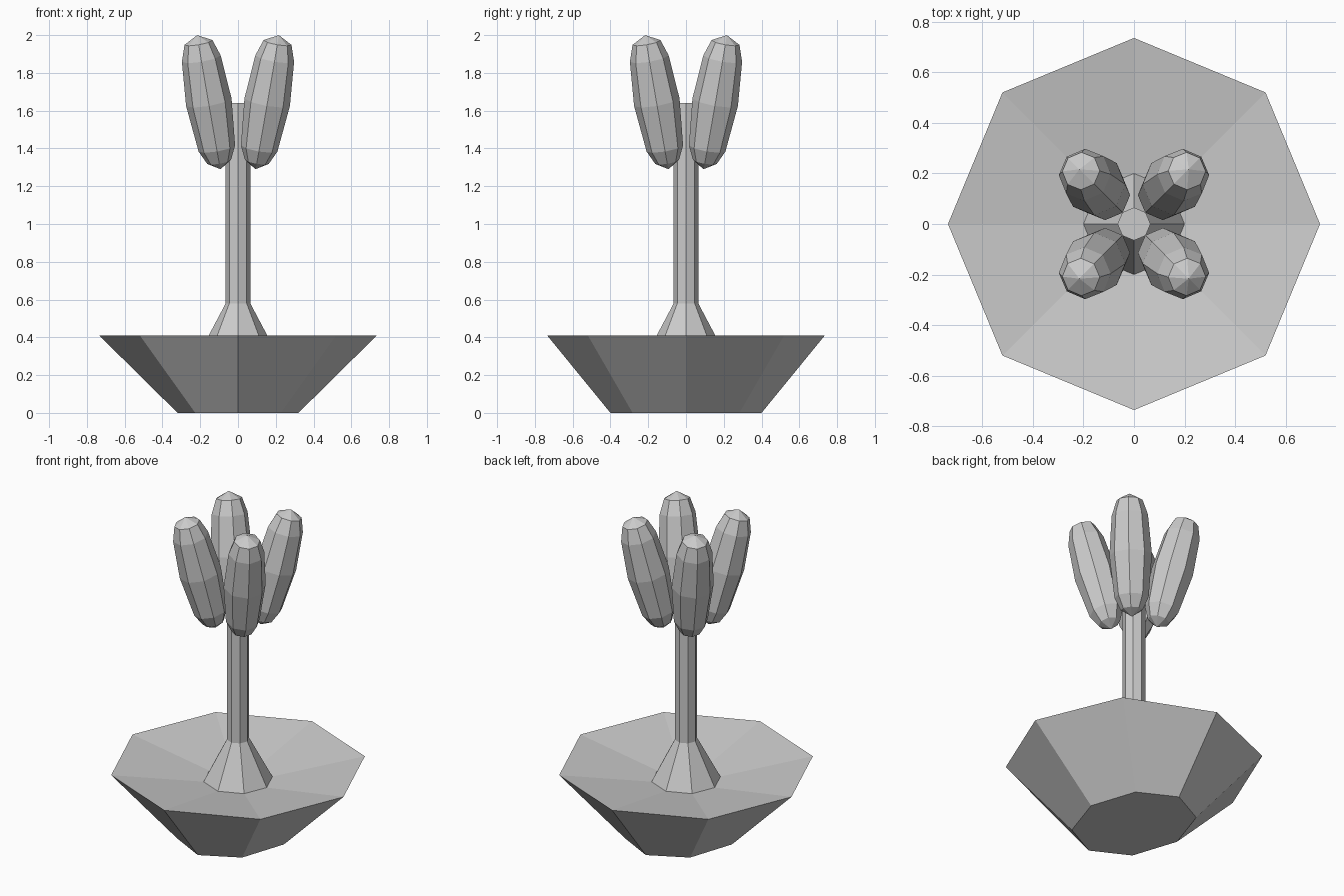
import bpy, bmesh, math
from mathutils import Vector, Matrix

if "Cube" in bpy.data.objects:
    bpy.data.objects.remove(bpy.data.objects["Cube"])

SIDES = 8


def lathe(name, rings, matrix=Matrix.Identity(4)):
    """Skin octagonal rings (rx, ry, z); a zero radius makes a pole, open ends get a cap."""
    bm = bmesh.new()
    loops = []
    for rx, ry, z in rings:
        if rx == 0:
            loops.append([bm.verts.new((0, 0, z))])
        else:
            loops.append([bm.verts.new((rx * math.cos(i * math.tau / SIDES),
                                        ry * math.sin(i * math.tau / SIDES), z))
                          for i in range(SIDES)])
    for a, b in zip(loops, loops[1:]):
        for i in range(SIDES):
            j = (i + 1) % SIDES
            quad = [a[i % len(a)], a[j % len(a)], b[j % len(b)], b[i % len(b)]]
            bm.faces.new(list(dict.fromkeys(quad)))
    for end in (loops[0], loops[-1]):
        if len(end) > 1:
            bm.faces.new(end)
    bm.transform(matrix)
    bmesh.ops.recalc_face_normals(bm, faces=bm.faces)
    mesh = bpy.data.meshes.new(name)
    bm.to_mesh(mesh)
    bm.free()
    obj = bpy.data.objects.new(name, mesh)
    bpy.context.collection.objects.link(obj)
    return obj


# Dish-topped octagonal base, oval underneath
lathe("base", [(0.32, 0.40, 0), (0.735, 0.735, 0.41), (0, 0, 0.294)])

# Flared stem
lathe("stem", [(0.20, 0.20, 0.325), (0.065, 0.065, 0.58), (0.065, 0.065, 1.64)])

# Four pods leaning outwards along the diagonals: (fraction of length, radius)
pod_profile = [(0, 0), (0.055, 0.064), (0.155, 0.098), (0.5, 0.122),
               (0.825, 0.104), (0.945, 0.075), (1, 0)]
bottom, top = Vector((0.093, 0.093, 1.29)), Vector((0.216, 0.216, 2.0))
axis = top - bottom
tilt = Vector((0, 0, 1)).rotation_difference(axis).to_matrix().to_4x4()
rings = [(r, r, t * axis.length) for t, r in pod_profile]
for k in range(4):
    turn = Matrix.Rotation(k * math.pi / 2, 4, 'Z')
    lathe(f"pod_{k + 1}", rings, turn @ Matrix.Translation(bottom) @ tilt)
